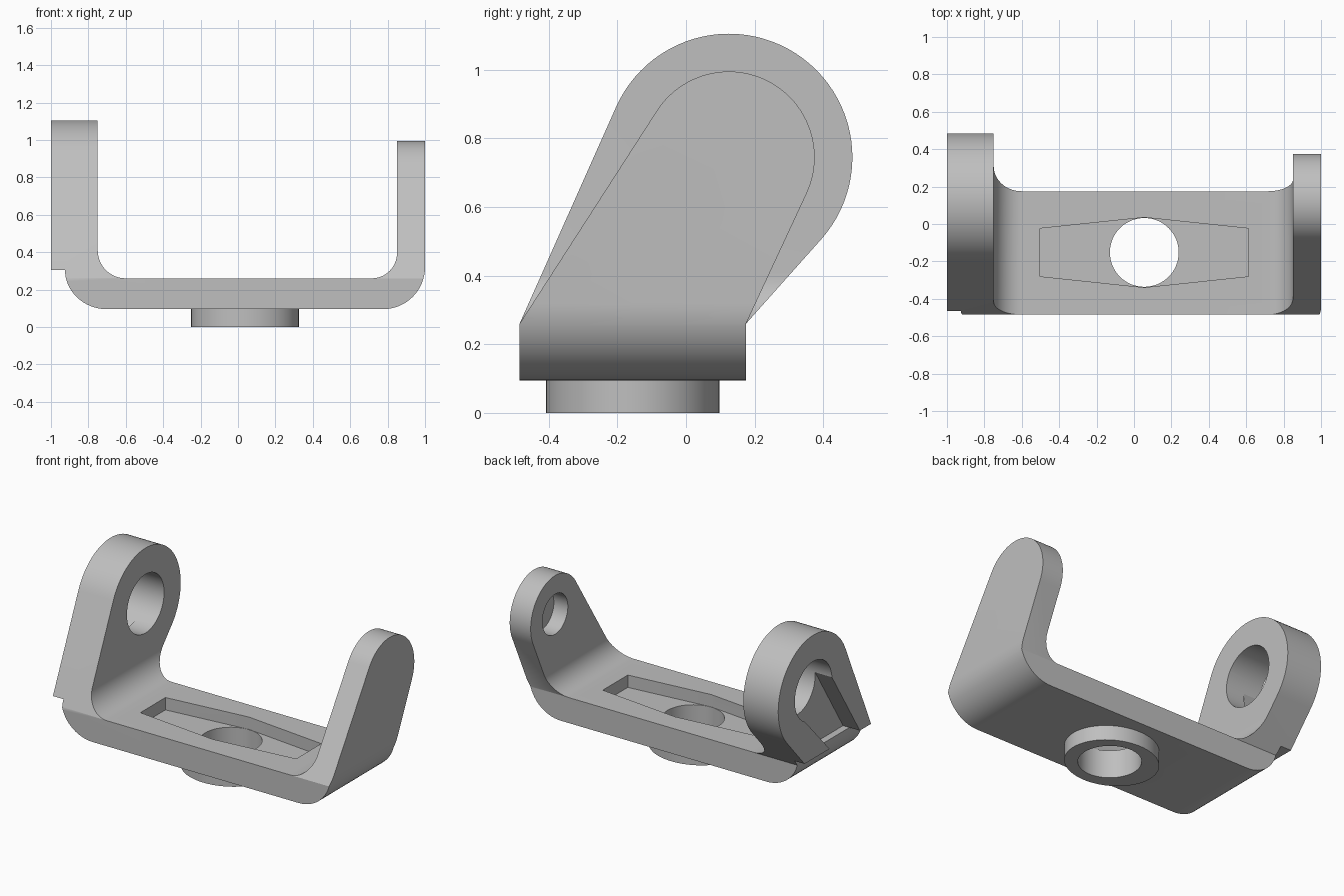
import bpy, bmesh, math

cube = bpy.data.objects.get("Cube")
if cube:
    bpy.data.objects.remove(cube, do_unlink=True)

grey = bpy.data.materials.new("light_grey")
grey.use_nodes = True
colour = (0.52, 0.52, 0.52, 1)
grey.diffuse_color = colour
grey.node_tree.nodes["Principled BSDF"].inputs["Base Color"].default_value = colour


def prism(name, pts, axis, lo, hi):
    """Extrude a 2D outline along one axis."""
    place = {"x": lambda a, b: (lo, a, b),
             "y": lambda a, b: (a, lo, b),
             "z": lambda a, b: (a, b, lo)}[axis]
    step = [hi - lo if axis == k else 0 for k in "xyz"]
    bm = bmesh.new()
    face = bm.faces.new([bm.verts.new(place(a, b)) for a, b in pts])
    new = bmesh.ops.extrude_face_region(bm, geom=[face])["geom"]
    bmesh.ops.translate(bm, vec=step,
                        verts=[v for v in new if isinstance(v, bmesh.types.BMVert)])
    bmesh.ops.recalc_face_normals(bm, faces=bm.faces)
    mesh = bpy.data.meshes.new(name)
    bm.to_mesh(mesh)
    bm.free()
    mesh.materials.append(grey)
    obj = bpy.data.objects.new(name, mesh)
    bpy.context.collection.objects.link(obj)
    return obj


def arc(cx, cy, rx, ry, start, end, n=16):
    angles = [math.radians(start + (end - start) * i / n) for i in range(n + 1)]
    return [(cx + rx * math.cos(t), cy + ry * math.sin(t)) for t in angles]


def disc(cx, cy, rx, ry, n=64):
    return arc(cx, cy, rx, ry, 0, 360, n)[:-1]


def combine(obj, other, operation):
    """Apply a boolean and remove the second solid."""
    mod = obj.modifiers.new(operation, "BOOLEAN")
    mod.operation, mod.solver, mod.object = operation, "EXACT", other
    bpy.context.view_layer.update()
    deps = bpy.context.evaluated_depsgraph_get()
    mesh = bpy.data.meshes.new_from_object(obj.evaluated_get(deps))
    obj.modifiers.clear()
    obj.data = mesh
    bpy.data.objects.remove(other, do_unlink=True)


# Shared pivot of both arms (y, z) and the base edges
PY, PZ = 0.125, 0.745
FRONT, BACK, FLOOR = -0.485, 0.175, 0.26


def silhouette(r):
    """Side outline: base block with lines tangent to the round arm end."""
    def tangent(y, sign):
        dy, dz = y - PY, FLOOR - PZ
        a = math.atan2(dz, dy) + sign * math.acos(r / math.hypot(dy, dz))
        return math.degrees(a)
    a0, a1 = tangent(BACK, 1), tangent(FRONT, -1) % 360
    return ([(FRONT, 0), (BACK, 0), (BACK, FLOOR)]
            + arc(PY, PZ, r, r, a0, a1, 48) + [(FRONT, FLOOR)])


# Bent strap outline seen from the front
strap = (arc(-0.70, 0.305, 0.225, 0.21, 270, 180)
         + [(-1, 0.305), (-1, 1.2), (-0.75, 1.2)]
         + arc(-0.60, 0.41, 0.15, 0.15, 180, 270)
         + arc(0.715, 0.395, 0.135, 0.135, 270, 360)
         + [(0.85, 1.2), (1, 1.2)]
         + arc(0.775, 0.32, 0.225, 0.225, 0, -90))

# Bracket: strap trimmed by a wide arm outline and a narrow one
bracket = prism("bracket", strap, "y", -0.7, 0.7)
envelope = prism("envelope", silhouette(0.36), "x", -1.1, 0)
combine(envelope, prism("narrow_envelope", silhouette(0.25), "x", 0, 1.1), "UNION")
combine(bracket, envelope, "INTERSECT")

# Round boss under the base
combine(bracket, prism("boss", disc(0.0375, -0.155, 0.2875, 0.2525), "z", 0, 0.15), "UNION")

# Tapered pocket in the floor and the hole through the boss
HX, HY = 0.055, -0.152
pocket = [(HX + sx * 0.558, HY + sy * 0.128) for sx, sy in ((-1, 1), (-1, -1))]
pocket += [(HX, HY - 0.187)]
pocket += [(HX + 0.558, HY + s * 0.128) for s in (-1, 1)] + [(HX, HY + 0.187)]
combine(bracket, prism("pocket", pocket, "z", 0.18, 0.4), "DIFFERENCE")
combine(bracket, prism("base_hole", disc(HX, HY, 0.184, 0.184), "z", -0.1, 0.5), "DIFFERENCE")

# Through hole in the wide arm, blind hole in the narrow arm
combine(bracket, prism("wide_hole", disc(PY, PZ, 0.19, 0.19), "x", -1.2, -0.6), "DIFFERENCE")
combine(bracket, prism("blind_hole", disc(PY, PZ, 0.13, 0.13), "x", 0.7, 0.95), "DIFFERENCE")

# Open channel down the outside of the wide arm
channel = [(-0.064, 0.76), (-0.35, 0.305), (-0.04, 0.305), (0.29, 0.66), (PY, PZ)]
combine(bracket, prism("channel", channel, "x", -1.2, -0.88), "DIFFERENCE")

# Smooth the curved walls, keep the edges crisp
bpy.ops.object.select_all(action="DESELECT")
bracket.select_set(True)
bpy.context.view_layer.objects.active = bracket
bpy.ops.object.shade_smooth_by_angle(angle=math.radians(25))
